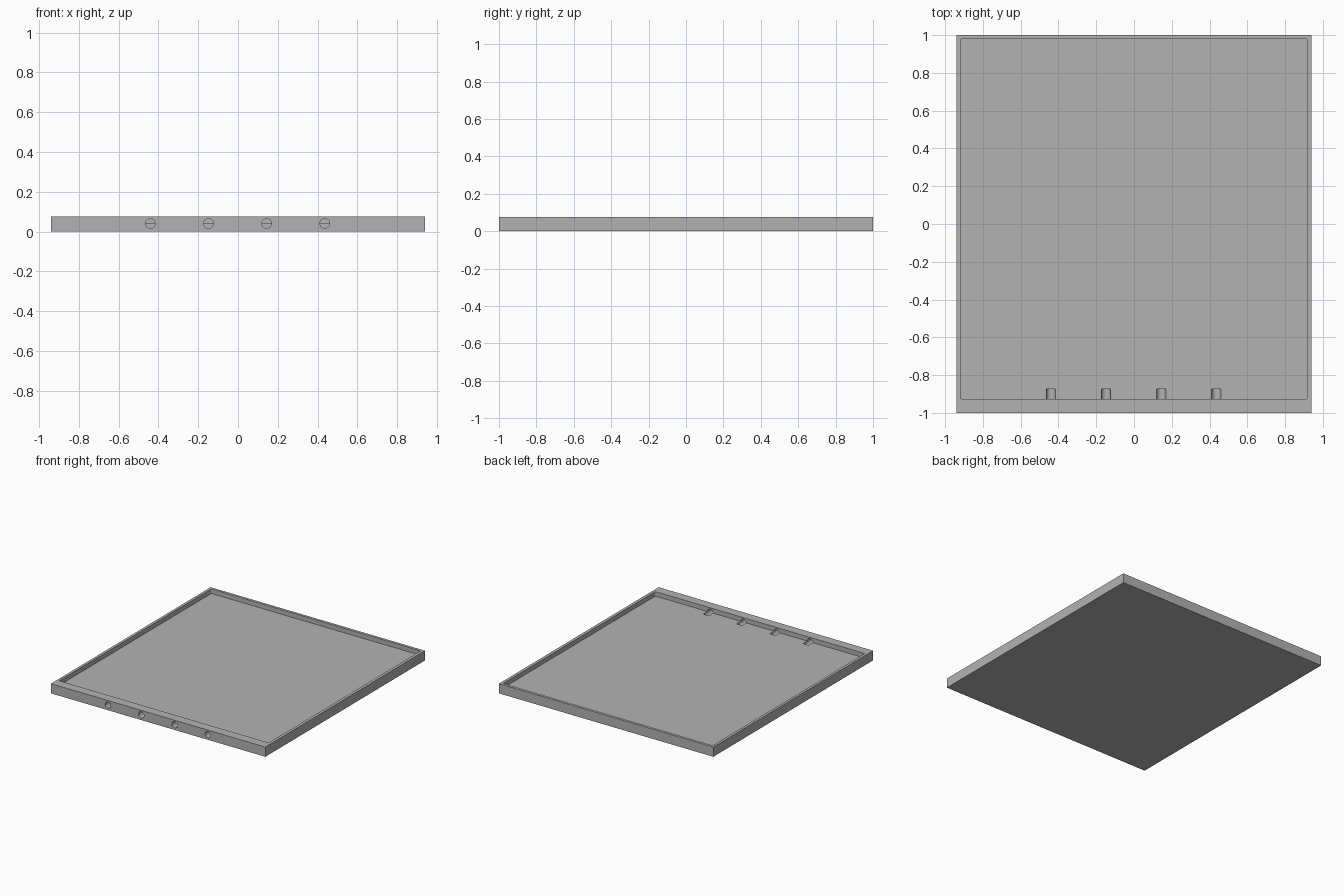
import bpy
import bmesh
import math
from mathutils import Matrix, Vector

cube = bpy.data.objects.get("Cube")
if cube:
    bpy.data.objects.remove(cube, do_unlink=True)

HEIGHT, FLOOR = 0.077, 0.041

grey = bpy.data.materials.new("plain grey")
grey.use_nodes = True
colour = (0.45, 0.45, 0.45, 1)
grey.diffuse_color = colour
grey.node_tree.nodes["Principled BSDF"].inputs["Base Color"].default_value = colour


def finish(name, bm):
    mesh = bpy.data.meshes.new(name)
    bm.to_mesh(mesh)
    bm.free()
    mesh.materials.append(grey)
    obj = bpy.data.objects.new(name, mesh)
    bpy.context.collection.objects.link(obj)
    return obj


def box(name, low, high, corner=0):
    """Box between two corners, with optional rounded upright edges."""
    low, high = Vector(low), Vector(high)
    bm = bmesh.new()
    bmesh.ops.create_cube(bm, size=1, matrix=Matrix.Translation((low + high) / 2)
                          @ Matrix.Diagonal((high - low).to_4d()))
    if corner:
        upright = [e for e in bm.edges
                   if abs(e.verts[0].co.z - e.verts[1].co.z) > 0.01]
        bmesh.ops.bevel(bm, geom=upright, offset=corner, segments=4,
                        profile=0.5, affect='EDGES')
    return finish(name, bm)


def bore(name, x, radius=0.0245, start=-1.05, end=-0.873):
    """Horizontal rod running front to back."""
    bm = bmesh.new()
    place = Matrix.Translation((x, (start + end) / 2, 0.041)) @ Matrix.Rotation(math.pi / 2, 4, 'X')
    bmesh.ops.create_cone(bm, cap_ends=True, segments=24, radius1=radius,
                          radius2=radius, depth=end - start, matrix=place)
    return finish(name, bm)


def cut(target, cutter):
    mod = target.modifiers.new(cutter.name, 'BOOLEAN')
    mod.operation = 'DIFFERENCE'
    mod.solver = 'EXACT'
    mod.object = cutter
    cutter.hide_render = True
    cutter.hide_set(True)


# Shallow tray with a wider front rim
tray = box("tray", (-0.94, -1, 0), (0.94, 1, HEIGHT))
cut(tray, box("recess_cutter", (-0.919, -0.926, FLOOR), (0.917, 0.979, 0.2), 0.008))

# Four holes through the front rim that continue as grooves in the floor
for i in range(4):
    cut(tray, bore(f"hole_cutter_{i + 1}", -0.44 + i * 0.292))

# Bake the cuts and remove the cutters
bpy.context.view_layer.update()
evaluated = tray.evaluated_get(bpy.context.evaluated_depsgraph_get())
tray.data = bpy.data.meshes.new_from_object(evaluated)
for mod in list(tray.modifiers):
    helper = mod.object
    tray.modifiers.remove(mod)
    bpy.data.objects.remove(helper, do_unlink=True)

# Round walls shade smoothly, flat walls stay crisp
bpy.ops.object.select_all(action='DESELECT')
bpy.context.view_layer.objects.active = tray
tray.select_set(True)
bpy.ops.object.shade_smooth_by_angle(angle=math.radians(30))
